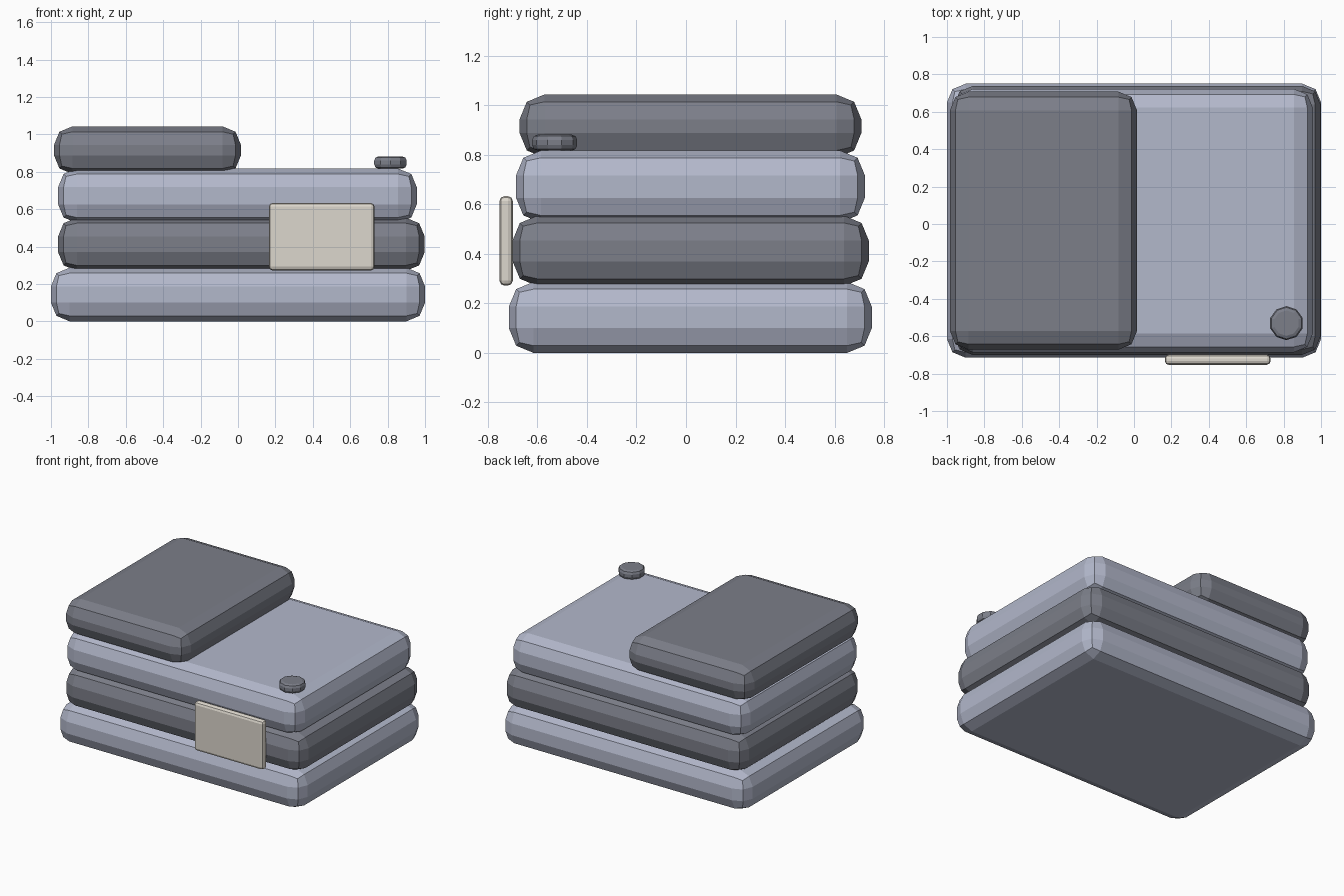
import bpy
import bmesh
from mathutils import Vector

cube = bpy.data.objects.get("Cube")
if cube:
    bpy.data.objects.remove(cube, do_unlink=True)


def material(name, rgb):
    m = bpy.data.materials.new(name)
    m.use_nodes = True
    m.diffuse_color = (*rgb, 1)
    m.node_tree.nodes["Principled BSDF"].inputs["Base Color"].default_value = (*rgb, 1)
    return m


light = material("pale blue grey fabric", (0.45, 0.48, 0.60))
dark = material("slate grey fabric", (0.20, 0.21, 0.25))
cream = material("cream label", (0.72, 0.68, 0.61))


def finish(name, bm, mat, bevel, edges=None):
    """Round the chosen edges in two steps and make a flat-shaded object."""
    bmesh.ops.bevel(bm, geom=edges or bm.edges[:], offset=bevel, segments=2,
                    profile=0.5, affect='EDGES', clamp_overlap=True)
    mesh = bpy.data.meshes.new(name)
    bm.to_mesh(mesh)
    bm.free()
    mesh.materials.append(mat)
    obj = bpy.data.objects.new(name, mesh)
    bpy.context.collection.objects.link(obj)
    return obj


def slab(name, low, high, mat, bevel=0.1):
    """Rounded box spanning two opposite corners."""
    low, high = Vector(low), Vector(high)
    bm = bmesh.new()
    bmesh.ops.create_cube(bm, size=1)
    bmesh.ops.scale(bm, vec=high - low, verts=bm.verts)
    bmesh.ops.translate(bm, vec=(low + high) / 2, verts=bm.verts)
    return finish(name, bm, mat, bevel)


# Stacked folded layers, bottom to top
slab("bottom_layer", (-1, -0.715, 0), (1, 0.75, 0.287), light)
slab("middle_layer", (-0.962, -0.70, 0.27), (0.998, 0.738, 0.554), dark)
slab("upper_layer", (-0.962, -0.686, 0.526), (0.956, 0.722, 0.817), light)
slab("top_half_fold", (-0.984, -0.672, 0.788), (0.016, 0.708, 1.043), dark)

# Label on the front
slab("front_label", (0.165, -0.753, 0.272), (0.73, -0.699, 0.633), cream, 0.02)

# Ten-sided button, rounded around both rims
bm = bmesh.new()
bmesh.ops.create_cone(bm, cap_ends=True, segments=10, radius1=0.091, radius2=0.091, depth=0.065)
bmesh.ops.translate(bm, vec=(0.815, -0.53, 0.849), verts=bm.verts)
rims = [e for e in bm.edges if abs(e.verts[0].co.z - e.verts[1].co.z) < 0.01]
finish("button", bm, dark, 0.022, rims)
